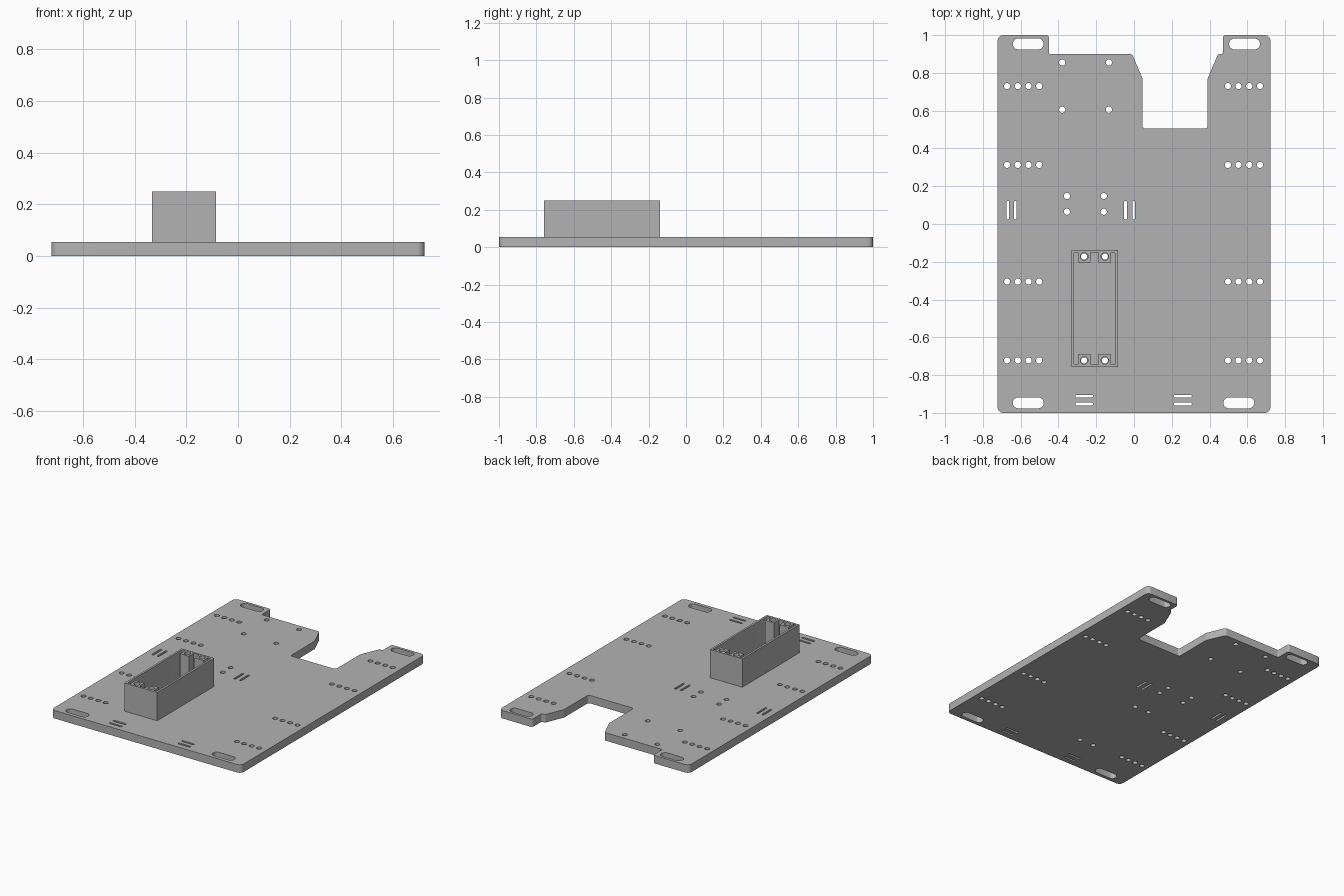
import bpy, math
from mathutils import Vector

if "Cube" in bpy.data.objects:
    bpy.data.objects.remove(bpy.data.objects["Cube"])

PLATE_TOP = 0.055
BOX_TOP = 0.25

grey = bpy.data.materials.new("grey")
grey.diffuse_color = (0.45, 0.45, 0.45, 1)
grey.use_nodes = True
grey.node_tree.nodes["Principled BSDF"].inputs["Base Color"].default_value = grey.diffuse_color


def rounded(points, steps=5):
    """Closed outline from (x, y, corner radius) points."""
    out, n = [], len(points)
    for i, (x, y, r) in enumerate(points):
        p = Vector((x, y))
        a = (Vector(points[i - 1][:2]) - p).normalized()
        b = (Vector(points[(i + 1) % n][:2]) - p).normalized()
        if r == 0:
            out.append(p)
            continue
        half = a.angle(b) / 2
        centre = p + (a + b).normalized() * (r / math.sin(half))
        start = p + a * (r / math.tan(half)) - centre
        end = p + b * (r / math.tan(half)) - centre
        for k in range(steps + 1):
            t = k / steps
            sweep = math.pi - 2 * half
            v = (start * math.sin((1 - t) * sweep) + end * math.sin(t * sweep)) / math.sin(sweep)
            out.append(centre + v)
    return out


def circle(x, y, r, n=20):
    return [Vector((x + r * math.cos(2 * math.pi * i / n),
                    y + r * math.sin(2 * math.pi * i / n))) for i in range(n)]


def rect(x0, x1, y0, y1, r=0.0):
    return rounded([(x0, y0, r), (x1, y0, r), (x1, y1, r), (x0, y1, r)])


def slot(x, y, w, h):
    return rect(x - w / 2, x + w / 2, y - h / 2, y + h / 2, min(w, h) * 0.495)


def extrude(name, loops, z0, z1):
    """Solid from an outer loop followed by hole loops."""
    curve = bpy.data.curves.new(name, 'CURVE')
    curve.dimensions = '2D'
    curve.fill_mode = 'BOTH'
    curve.extrude = (z1 - z0) / 2
    for loop in loops:
        s = curve.splines.new('POLY')
        s.points.add(len(loop) - 1)
        for pt, v in zip(s.points, loop):
            pt.co = (v.x, v.y, 0, 1)
        s.use_cyclic_u = True
    curve.materials.append(grey)
    ob = bpy.data.objects.new(name, curve)
    bpy.context.collection.objects.link(ob)
    ob.location.z = (z0 + z1) / 2
    bpy.ops.object.select_all(action='DESELECT')
    ob.select_set(True)
    bpy.context.view_layer.objects.active = ob
    bpy.ops.object.convert(target='MESH')
    bpy.ops.object.shade_smooth_by_angle(angle=math.radians(30))
    return bpy.context.object


# Base plate outline with rear notch and two rear tabs
outline = rounded([
    (-0.7225, -1, 0.03), (0.7225, -1, 0.03), (0.7225, 1, 0.03), (0.47, 1, 0.015),
    (0.47, 0.9, 0.008), (0.445, 0.9, 0.015), (0.39, 0.77, 0.015), (0.39, 0.505, 0.015),
    (0.045, 0.505, 0.015), (0.045, 0.77, 0.015), (-0.01, 0.9, 0.02), (-0.45, 0.9, 0.008),
    (-0.45, 1, 0.015), (-0.7225, 1, 0.03)])
loops = [outline]

# Rows of side holes
for y in (0.73, 0.313, -0.305, -0.722):
    for x in (-0.672, -0.615, -0.558, -0.502, 0.497, 0.553, 0.61, 0.667):
        loops.append(circle(x, y, 0.0165))
# Component mounting holes
for xs, ys in (((-0.38, -0.133), (0.855, 0.605)), ((-0.355, -0.16), (0.148, 0.065))):
    loops += [circle(x, y, 0.0165) for x in xs for y in ys]
# Holes under the box posts
posts = [(x, y) for x in (-0.264, -0.154) for y in (-0.172, -0.722)]
loops += [circle(x, y, 0.0165) for x, y in posts]
# Corner slots
for x, y in ((-0.56, 0.953), (0.585, 0.953), (-0.56, -0.947), (0.555, -0.947)):
    loops.append(slot(x, y, 0.164, 0.058))
# Narrow strap slots
for x in (-0.668, -0.628, -0.045, -0.002):
    loops.append(slot(x, 0.073, 0.014, 0.1))
for x in (-0.263, 0.258):
    for y in (-0.911, -0.953):
        loops.append(slot(x, y, 0.096, 0.014))
extrude("base_plate", loops, 0, PLATE_TOP)

# Open box walls
extrude("box_walls", [rect(-0.332, -0.085, -0.758, -0.138),
                      rect(-0.318, -0.099, -0.744, -0.152, 0.006)], PLATE_TOP, BOX_TOP)

# Hollow screw posts at both ends of the box
for x, y in posts:
    y0, y1 = (y - 0.033, -0.15) if y > -0.4 else (-0.746, y + 0.033)
    extrude("screw_post", [rect(x - 0.033, x + 0.033, y0, y1),
                           circle(x, y, 0.0205)], PLATE_TOP, BOX_TOP - 0.001)
